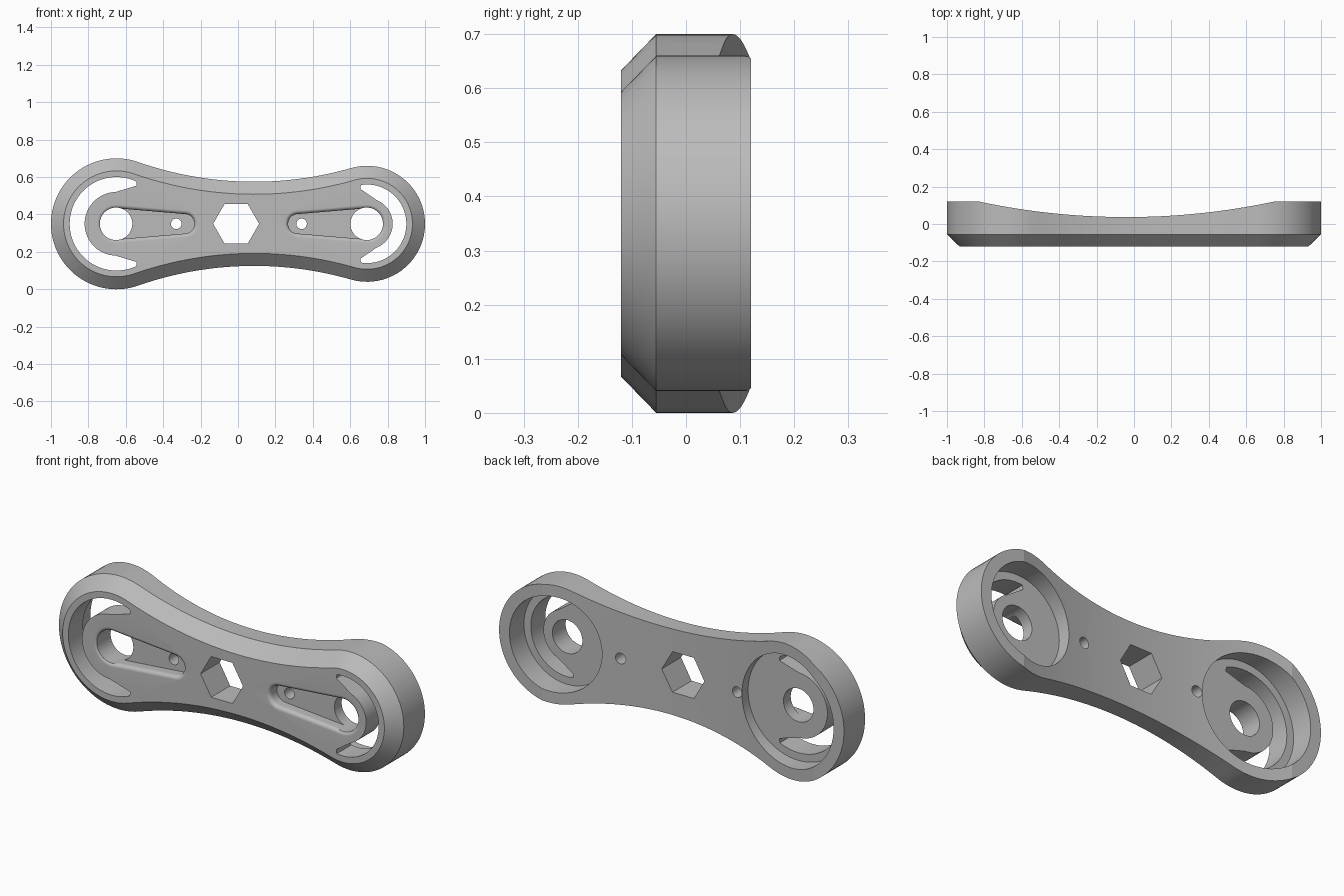
import bpy, bmesh, math

if "Cube" in bpy.data.objects:
    bpy.data.objects.remove(bpy.data.objects["Cube"])

CZ = 0.35                      # height of the long axis
BIG, SMALL = -0.65, 0.69       # x of the two round ends
PI = math.pi


def arc(cx, cz, r, a0, a1, n):
    """Points on an arc in the x-z plane, last point left out."""
    return [(cx + r * math.cos(a0 + (a1 - a0) * i / n),
             cz + r * math.sin(a0 + (a1 - a0) * i / n)) for i in range(n)]


def circle(cx, r, n=64):
    return arc(cx, CZ, r, 0, 2 * PI, n)


def loft(name, rings):
    """Closed solid from rings of equal length, each (points, y)."""
    bm = bmesh.new()
    loops = [[bm.verts.new((x, y, z)) for x, z in pts] for pts, y in rings]
    n = len(loops[0])
    for a, b in zip(loops, loops[1:]):
        for i in range(n):
            j = (i + 1) % n
            bm.faces.new((a[i], a[j], b[j], b[i]))
    bm.faces.new(loops[0])
    bm.faces.new(loops[-1][::-1])
    bmesh.ops.recalc_face_normals(bm, faces=bm.faces[:])
    me = bpy.data.meshes.new(name)
    bm.to_mesh(me)
    bm.free()
    ob = bpy.data.objects.new(name, me)
    bpy.context.collection.objects.link(ob)
    return ob


def outline(inset):
    """Two round ends joined by tangent concave flanks."""
    nx, nh, nr = 0.086, 2.104, 1.879 + inset
    tl, tr = math.atan2(nh, nx - BIG), math.atan2(nh, nx - SMALL)
    return (arc(SMALL, CZ, 0.31 - inset, -tr, tr, 48)
            + arc(nx, CZ + nh, nr, tr - PI, tl - PI, 24)
            + arc(BIG, CZ, 0.35 - inset, tl, 2 * PI - tl, 56)
            + arc(nx, CZ - nh, nr, PI - tl, PI - tr, 24))


def teardrop(x1, r1, x2, r2):
    """Tapered slot around a large and a small circle."""
    d = abs(x2 - x1)
    phi = math.acos((r1 - r2) / d)
    pts = arc(0, CZ, r1, phi, 2 * PI - phi, 41) + [(r1 * math.cos(phi), CZ - r1 * math.sin(phi))]
    pts += arc(d, CZ, r2, -phi, phi, 40) + [(d + r2 * math.cos(phi), CZ + r2 * math.sin(phi))]
    s = 1 if x2 > x1 else -1
    return [(x1 + s * x, z) for x, z in pts]


def crescent(cx, side, ro, ri, a_out, a_in, tip):
    """Window round the outer side of a hub, with two blunt tips."""
    outer = arc(0, 0, ro, a_out, 2 * PI - a_out, 48)
    inner = arc(0, 0, ri, 2 * PI - a_in, a_in, 40)
    pts = outer + [(ro * math.cos(a_out), -ro * math.sin(a_out)), (tip[0], -tip[1])]
    pts += inner + [(ri * math.cos(a_in), ri * math.sin(a_in)), tip]
    return [(cx + side * x, CZ + z) for x, z in pts]


# Body with a chamfered front rim
body = loft("handle_body", [(outline(0.067), -0.12), (outline(0), -0.055), (outline(0), 0.12)])

cutters = []


def cut(name, pts, y0, y1):
    cutters.append(loft(name, [(pts, y0), (pts, y1)]))


# Shallow curved scoop across the back
R, n = 3.80, 40
half = 0.9
bow = [(-0.04 - half + 2 * half * i / n) for i in range(n + 1)]
prof = [(x, 0.037 + R - math.sqrt(R * R - (x + 0.04) ** 2)) for x in bow]
prof += [(prof[-1][0], 0.4), (prof[0][0], 0.4)]
scoop = loft("scoop_cutter", [(prof, -0.2), (prof, 0.9)])
for v in scoop.data.vertices:          # turn the profile into the x-y plane
    x, y, z = v.co
    v.co = (x, z, y)
scoop.data.flip_normals()
cutters.append(scoop)

# Round pockets in the back of both ends
cut("big_pocket_cutter", circle(BIG, 0.29, 72), 0.0, 0.3)
cut("small_pocket_cutter", circle(SMALL, 0.25, 72), 0.0, 0.3)

# Crescent windows
rad = math.radians
cut("big_window_cutter", crescent(BIG, 1, 0.25, 0.17, rad(65), rad(92), (0.108, 0.204)), -0.2, 0.05)
cut("small_window_cutter", crescent(SMALL, -1, 0.21, 0.137, rad(81), rad(112), (0.036, 0.187)), -0.2, 0.05)

# Tapered front grooves with a rounded lip
for x1, x2, label in ((BIG, -0.285, "big"), (SMALL, 0.32, "small")):
    f, steps = 0.02, 9
    rings = [(teardrop(x1, 0.083, x2, 0.052), -0.06)]
    for i in range(steps + 1):
        a = PI / 2 * i / steps
        o = f * (1 - math.cos(a))
        rings.append((teardrop(x1, 0.083 + o, x2, 0.052 + o), -0.10 - f * math.sin(a)))
    rings.append((rings[-1][0], -0.2))
    cutters.append(loft(label + "_groove_cutter", rings))

# Axle holes, pin holes and hexagon
for x, r in ((BIG - 0.002, 0.087), (SMALL - 0.002, 0.087), (-0.33, 0.028), (0.34, 0.028)):
    cut("hole_cutter", circle(x, r, 48), -0.3, 0.3)
cut("hexagon_cutter", circle(-0.01, 0.123, 6), -0.3, 0.3)

# Carve the body
bpy.context.view_layer.objects.active = body
body.select_set(True)
for c in cutters:
    c.hide_render = True
    m = body.modifiers.new(c.name, "BOOLEAN")
    m.operation, m.solver, m.object = "DIFFERENCE", "EXACT", c
    bpy.ops.object.modifier_apply(modifier=m.name)
    bpy.data.objects.remove(c, do_unlink=True)

# Finish
mat = bpy.data.materials.new("plain_grey")
mat.diffuse_color = (0.5, 0.5, 0.5, 1)
mat.use_nodes = True
mat.node_tree.nodes["Principled BSDF"].inputs["Base Color"].default_value = mat.diffuse_color
body.data.materials.clear()
body.data.materials.append(mat)
bpy.ops.object.shade_smooth_by_angle(angle=rad(11.5))
